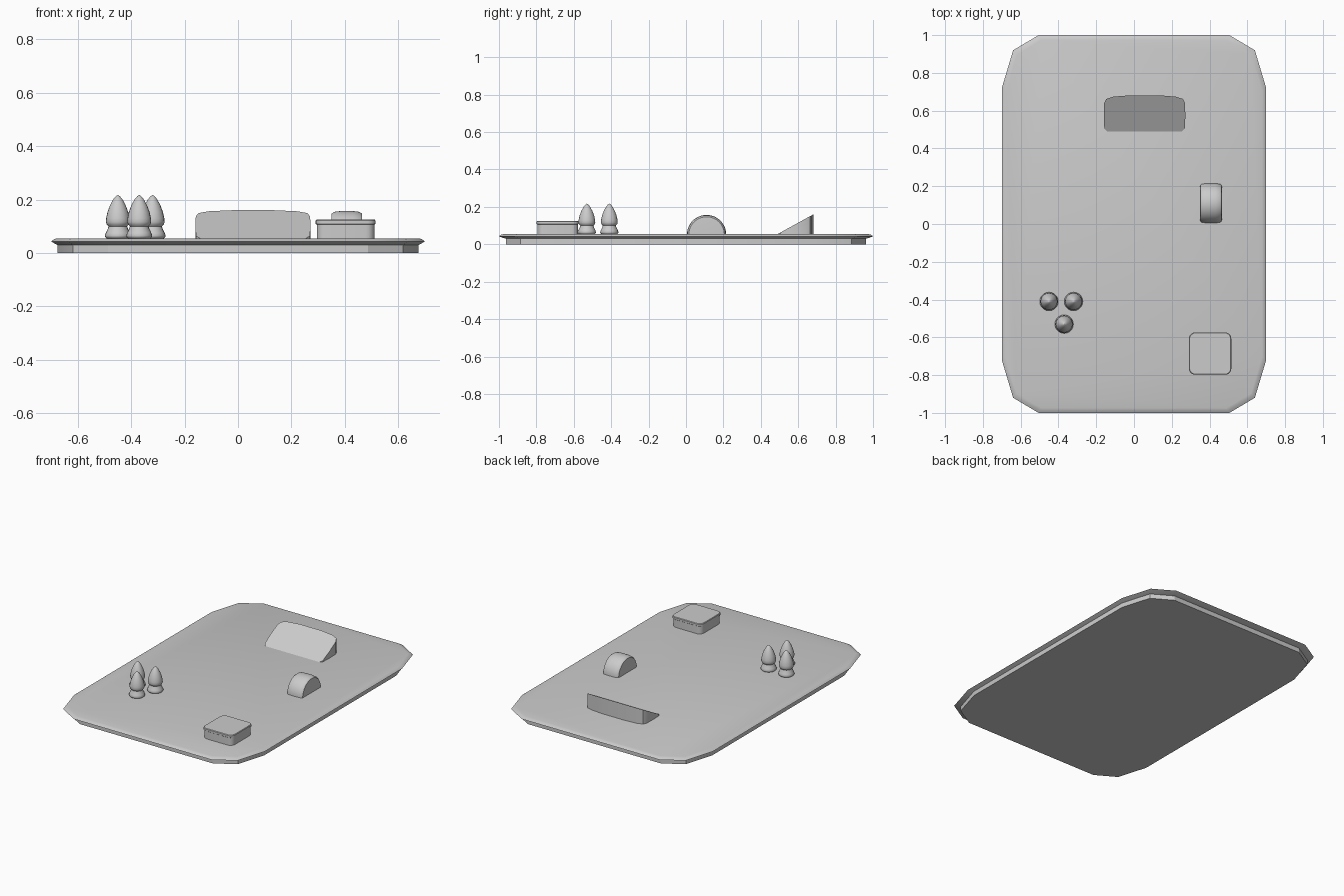
import bpy, bmesh, math

if "Cube" in bpy.data.objects:
    bpy.data.objects.remove(bpy.data.objects["Cube"])

grey = bpy.data.materials.new("plain_grey")
grey.diffuse_color = (0.6, 0.6, 0.6, 1)
grey.use_nodes = True
grey.node_tree.nodes["Principled BSDF"].inputs["Base Color"].default_value = grey.diffuse_color
TOP = 0.055  # height of the board surface


def finish(name, bm, angle=35):
    bmesh.ops.recalc_face_normals(bm, faces=bm.faces)
    me = bpy.data.meshes.new(name)
    bm.to_mesh(me)
    bm.free()
    ob = bpy.data.objects.new(name, me)
    bpy.context.collection.objects.link(ob)
    me.materials.append(grey)
    bpy.ops.object.select_all(action='DESELECT')
    ob.select_set(True)
    bpy.context.view_layer.objects.active = ob
    bpy.ops.object.shade_smooth_by_angle(angle=math.radians(angle))
    return ob


def loft(name, rings, angle=35):
    """Skin a stack of equal-length point rings and cap both ends."""
    bm = bmesh.new()
    vs = [[bm.verts.new(p) for p in r] for r in rings]
    n = len(vs[0])
    for a, b in zip(vs, vs[1:]):
        for i in range(n):
            j = (i + 1) % n
            bm.faces.new((a[i], a[j], b[j], b[i]))
    bm.faces.new(vs[0][::-1])
    bm.faces.new(vs[-1])
    return finish(name, bm, angle)


# board: rectangle with two-facet corners and a protruding rim
q = [(0.70, 0.72), (0.64, 0.92), (0.505, 1.0)]
outline = (q + [(-x, y) for x, y in q[::-1]]
           + [(-x, -y) for x, y in q] + [(x, -y) for x, y in q[::-1]])
levels = [(0, 0.676, 0.962), (0.03, 0.676, 0.962), (0.034, 0.684, 0.978),
          (0.043, 0.70, 1.0), (0.051, 0.69, 0.988), (TOP, 0.678, 0.974)]
loft("board", [[(x * sx / 0.7, y * sy, z) for x, y in outline]
               for z, sx, sy in levels], 30)

# ramp: rounded plan, cut by a sloping front face
half = [(0.198, 0.49), (0.213, 0.505), (0.216, 0.57), (0.214, 0.64),
        (0.203, 0.662), (0.165, 0.674), (0.08, 0.681)]
plan = half + [(-x, y) for x, y in half[::-1]]
loft("ramp", [[(x + 0.056, y, TOP - 0.005) for x, y in plan],
              [(x + 0.056, y, TOP + (y - 0.49) * 0.55) for x, y in plan]])

# arch: half cylinder lying along x with rounded rims
def half_disc(x, r):
    return [(x, 0.11 + r * math.cos(math.pi * i / 24),
             TOP - 0.003 + r * math.sin(math.pi * i / 24)) for i in range(25)]

arch = [(0.350, 0.083), (0.351, 0.095), (0.360, 0.102), (0.385, 0.105),
        (0.43, 0.105), (0.455, 0.102), (0.464, 0.095), (0.465, 0.083)]
loft("arch", [half_disc(x, r) for x, r in arch])

# box: rounded square with a slightly wider lid
def rounded_square(s, r, z):
    pts = []
    for k, (sx, sy) in enumerate([(1, 1), (-1, 1), (-1, -1), (1, -1)]):
        for i in range(6):
            a = math.pi / 2 * (k + i / 5)
            pts.append((0.403 + sx * (s - r) + r * math.cos(a),
                        -0.686 + sy * (s - r) + r * math.sin(a), z))
    return pts

loft("box", [rounded_square(s, 0.032, z) for z, s in
             [(TOP - 0.005, 0.108), (0.106, 0.108), (0.109, 0.112),
              (0.121, 0.112), (0.125, 0.109)]])

# trees: turned skirt with a pointed crown above
profile = [(0.040, 0.053), (0.047, 0.059), (0.049, 0.065), (0.045, 0.076),
           (0.038, 0.090), (0.035, 0.100), (0.042, 0.107), (0.045, 0.116),
           (0.044, 0.130), (0.039, 0.153), (0.030, 0.177), (0.018, 0.200),
           (0.008, 0.212), (0.001, 0.217)]
for n, (cx, cy) in enumerate([(-0.45, -0.41), (-0.32, -0.41), (-0.37, -0.53)]):
    loft(f"tree_{n + 1}",
         [[(cx + r * math.cos(math.tau * i / 20), cy + r * math.sin(math.tau * i / 20), z)
           for i in range(20)] for r, z in profile], 60)
